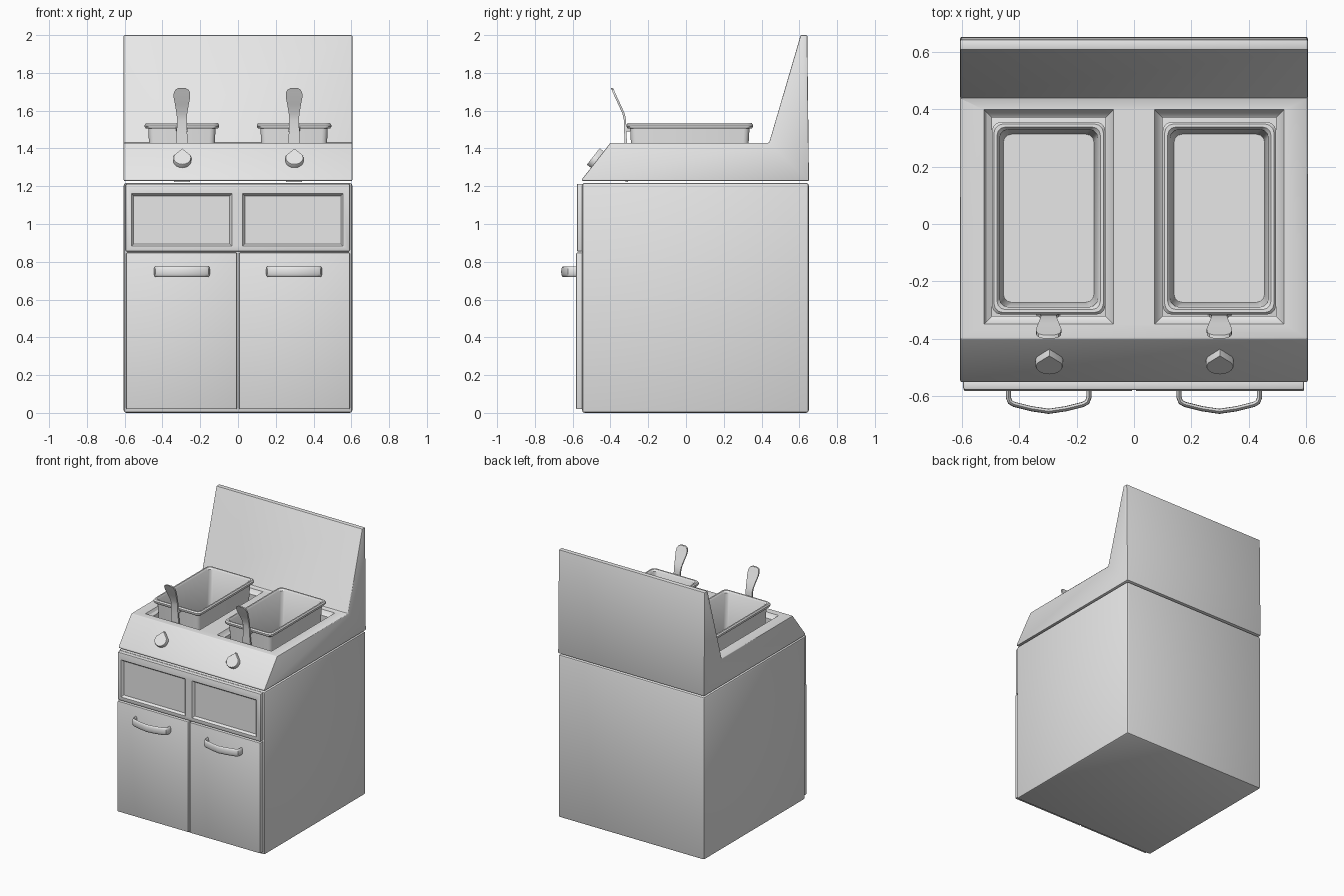
import bpy, bmesh
from math import sin, cos, pi
from mathutils import Vector

cube = bpy.data.objects.get("Cube")
if cube:
    bpy.data.objects.remove(cube, do_unlink=True)

steel = bpy.data.materials.new("brushed grey steel")
steel.use_nodes = True
steel.diffuse_color = (0.8, 0.8, 0.8, 1)
steel.node_tree.nodes["Principled BSDF"].inputs["Base Color"].default_value = (0.8, 0.8, 0.8, 1)


def apply(obj, modifier):
    bpy.context.view_layer.objects.active = obj
    bpy.ops.object.modifier_apply(modifier=modifier.name)


def loft(name, loops, bevel=0.0, segments=2, smooth=True):
    """Closed solid through matching loops of points, capped at both ends."""
    bm = bmesh.new()
    rings = [[bm.verts.new(p) for p in loop] for loop in loops]
    for a, b in zip(rings, rings[1:]):
        for i in range(len(a)):
            j = (i + 1) % len(a)
            bm.faces.new((a[i], a[j], b[j], b[i]))
    bm.faces.new(rings[0][::-1])
    bm.faces.new(rings[-1])
    bmesh.ops.recalc_face_normals(bm, faces=bm.faces)
    mesh = bpy.data.meshes.new(name)
    bm.to_mesh(mesh)
    bm.free()
    obj = bpy.data.objects.new(name, mesh)
    bpy.context.collection.objects.link(obj)
    mesh.materials.append(steel)
    if bevel:
        mod = obj.modifiers.new("Bevel", "BEVEL")
        mod.width, mod.segments = bevel, segments
        mod.limit_method = "ANGLE"
        apply(obj, mod)
    if smooth:
        finish(obj)
    return obj


def finish(obj):
    bpy.ops.object.select_all(action="DESELECT")
    obj.select_set(True)
    bpy.context.view_layer.objects.active = obj
    bpy.ops.object.shade_smooth_by_angle(angle=0.6)


def rect(x0, x1, y0, y1, z):
    return [(x0, y0, z), (x1, y0, z), (x1, y1, z), (x0, y1, z)]


def box(name, x, y, z, bevel=0.0):
    return loft(name, [rect(*x, *y, z[0]), rect(*x, *y, z[1])], bevel)


def round_rect(cx, cy, hx, hy, r, z):
    """Rounded rectangle with three facets per corner."""
    pts = []
    for k, (sx, sy) in enumerate(((1, 1), (-1, 1), (-1, -1), (1, -1))):
        for i in range(4):
            a = (k + i / 3) * pi / 2
            pts.append((cx + sx * (hx - r) + r * cos(a), cy + sy * (hy - r) + r * sin(a), z))
    return pts


def cut(obj, cutter):
    mod = obj.modifiers.new("Cut", "BOOLEAN")
    mod.operation, mod.solver, mod.object = "DIFFERENCE", "EXACT", cutter
    apply(obj, mod)
    bpy.data.objects.remove(cutter, do_unlink=True)


# Cabinet
box("cabinet", (-0.605, 0.605), (-0.55, 0.65), (0, 1.218), 0.014)

# Hood with sloped control face and tall splash back
profile = [(-0.55, 1.228), (-0.55, 1.238), (-0.4, 1.43), (0.44, 1.43),
           (0.607, 2.0), (0.642, 2.0), (0.651, 1.228)]
hood = loft("hood_and_splashback", [[(x, y, z) for y, z in profile] for x in (-0.605, 0.605)], 0.005)

# Upper front panel with two recessed windows
panel = box("upper_front_panel", (-0.595, 0.592), (-0.578, -0.54), (0.854, 1.213), 0.008)

for side, s in (("right", -1), ("left", 1)):
    cx = s * 0.297

    # Chamfered well through the hood
    well = [rect(cx - 0.198 - e, cx + 0.198 + e, -0.321 - e, 0.37 + e, z)
            for e, z in ((0, 1.2), (0, 1.4), (0.018, 1.412), (0.028, 1.4301), (0.028, 1.5))]
    cut(hood, loft("well_cutter", well, smooth=False))

    # Window recess with bevelled border
    wx = s * 0.294 - 0.004
    recess = [[(wx + a * (0.266 - e), y, 1.022 + b * (0.139 - e))
               for a, b in ((-1, -1), (1, -1), (1, 1), (-1, 1))]
              for e, y in ((0, -0.6), (0, -0.578), (0.012, -0.562))]
    cut(panel, loft("window_cutter", recess, smooth=False))

    # Door
    x_in, x_out = s * 0.005, s * 0.592
    box(side + "_door", sorted((x_in, x_out)), (-0.582, -0.54), (0.02, 0.848), 0.006)

    # Bowed door handle: strap cross-sections along a path
    half = [(0.14, -0.575), (0.14, -0.605), (0.134, -0.62), (0.12, -0.628), (0.06, -0.643)]
    path = [Vector(p) for p in [(-x, y) for x, y in half] + [(0, -0.652)] + half[::-1]]
    loops = []
    for i, p in enumerate(path):
        t = (path[min(i + 1, len(path) - 1)] - path[max(i - 1, 0)]).normalized()
        n = Vector((-t.y, t.x)) * 0.009
        loops.append([(cx + p.x + n.x * cos(a), p.y + n.y * cos(a), 0.748 + 0.028 * sin(a))
                      for a in (k * pi / 6 for k in range(12))])
    loft(side + "_door_handle", loops)

    # Teardrop control knob standing on the sloped face
    up, out = Vector((0, 0.615, 0.788)), Vector((0, -0.788, 0.615))
    base = Vector((cx + 0.002, -0.475, 1.334))
    outline = [(0.048 * cos(a), 0.046 * sin(a)) for a in (pi * (0.85 + 1.3 * k / 12) for k in range(13))]
    outline.append((0, 0.064))
    loft(side + "_knob", [[base + Vector((u * f, 0, 0)) + up * v * f + out * h for u, v in outline]
                          for f, h in ((1, -0.01), (1, 0.023), (0.95, 0.027))])

    # Open basket with a rolled rim
    shape = [(0.165, 0.3, 1.228), (0.178, 0.316, 1.505), (0.191, 0.329, 1.506), (0.197, 0.335, 1.515),
             (0.197, 0.335, 1.525), (0.19, 0.328, 1.534), (0.18, 0.318, 1.534),
             (0.171, 0.309, 1.522), (0.158, 0.293, 1.24)]
    loft(side + "_basket", [round_rect(cx, 0.02, hx, hy, 0.03, z) for hx, hy, z in shape])

    # Bent paddle handle on the basket front
    stations = [(0.042, -0.313, 1.222), (0.034, -0.317, 1.4), (0.028, -0.321, 1.48), (0.026, -0.323, 1.55),
                (0.028, -0.33, 1.583), (0.036, -0.351, 1.63), (0.044, -0.371, 1.672),
                (0.043, -0.381, 1.695), (0.035, -0.388, 1.711), (0.02, -0.392, 1.719)]
    loft(side + "_basket_handle", [rect(cx - w, cx + w, y - 0.006, y + 0.006, z) for w, y, z in stations])

    # Bracket joining the paddle to the basket
    box(side + "_basket_bracket", (cx - 0.03, cx + 0.03), (-0.32, -0.29), (1.49, 1.52), 0.003)

finish(hood)
finish(panel)
